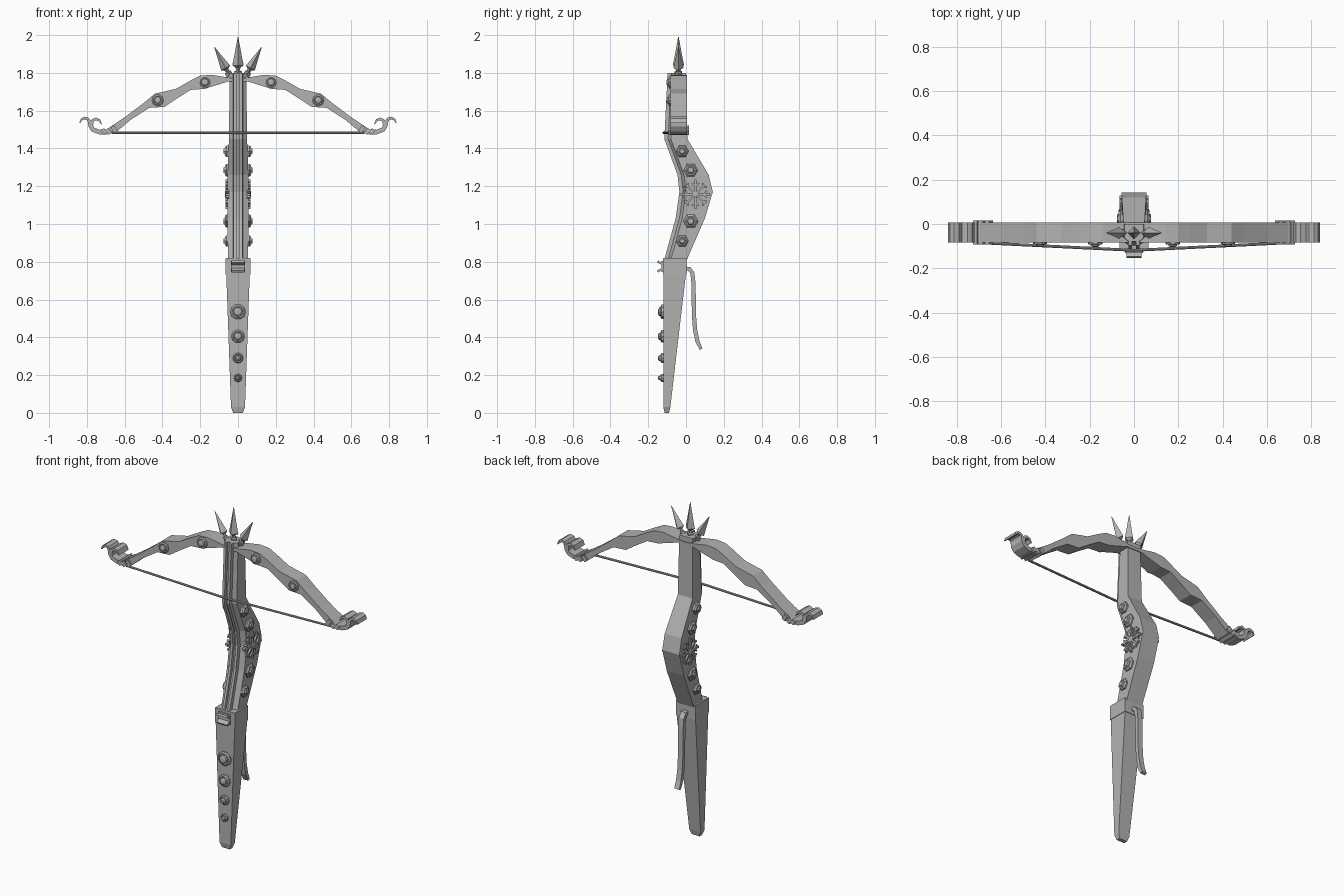
import bpy, bmesh
from math import pi, sin, cos
from mathutils import Vector, Matrix

if "Cube" in bpy.data.objects:
    bpy.data.objects.remove(bpy.data.objects["Cube"])

grey = bpy.data.materials.new("plain_grey")
grey.use_nodes = True
COL = (0.45, 0.45, 0.45, 1)
grey.diffuse_color = COL
grey.node_tree.nodes["Principled BSDF"].inputs["Base Color"].default_value = COL


def finish(bm, name):
    bmesh.ops.recalc_face_normals(bm, faces=bm.faces)
    me = bpy.data.meshes.new(name)
    bm.to_mesh(me)
    bm.free()
    me.materials.append(grey)
    ob = bpy.data.objects.new(name, me)
    bpy.context.collection.objects.link(ob)
    return ob


def loft(name, rings):
    """Skin closed rings of 3D points and cap both ends."""
    bm = bmesh.new()
    vs = [[bm.verts.new(p) for p in r] for r in rings]
    n = len(rings[0])
    for a, b in zip(vs, vs[1:]):
        for i in range(n):
            j = (i + 1) % n
            bm.faces.new((a[i], a[j], b[j], b[i]))
    bm.faces.new(vs[0])
    bm.faces.new(vs[-1])
    return finish(bm, name)


def ribbon(name, path, widths, place):
    """Band along a 2D path; place(u, v) gives the two 3D points across its depth."""
    pts = [Vector(p) for p in path]
    rings = []
    for i, p in enumerate(pts):
        d = (pts[min(i + 1, len(pts) - 1)] - pts[max(i - 1, 0)]).normalized()
        n = Vector((-d.y, d.x)) * widths[i] / 2
        a, b = place(*(p + n)), place(*(p - n))
        rings.append((a[0], a[1], b[1], b[0]))
    return loft(name, rings)


def lathe(name, profile, sides, origin, direction, turn=0.0):
    """Faceted turned part: profile of (radius, height) along a direction."""
    q = Vector((0, 0, 1)).rotation_difference(Vector(direction))
    rings = []
    for r, h in profile:
        rings.append([Vector(origin) + q @ Vector((r * cos(turn + 2 * pi * k / sides),
                      r * sin(turn + 2 * pi * k / sides), h)) for k in range(sides)])
    return loft(name, rings)


def stud(name, r, origin, direction, height):
    prof = [(r, -0.005), (r, height * .3), (r * .8, height * .5), (r * .62, height * .4),
            (r * .55, height * .8), (r * .3, height)]
    return lathe(name, prof, 10, origin, direction)


def box(name, size, matrix):
    bm = bmesh.new()
    bmesh.ops.create_cube(bm, size=1, matrix=matrix @ Matrix.Diagonal((*size, 1)))
    return finish(bm, name)


# Curved stock with chamfered front and bolt groove: z, front y, back y, half width
STOCK = [(.80, -.118, .0, .053), (1.03, -.055, .10, .056), (1.17, -.035, .142, .056),
         (1.26, -.045, .12, .055), (1.45, -.115, .008, .048), (1.80, -.097, .0, .044)]
rings = []
for z, f, b, w in STOCK:
    half = [(w, b), (w, f + .035), (.026, f + .02), (.024, f), (.009, f), (.009, f + .018)]
    rings.append([(x, y, z) for x, y in half] + [(-x, y, z) for x, y in reversed(half)])
loft("stock", rings)

# Tapered handle and its collar
HANDLE = [(0, -.113, -.09, .026), (.03, -.12, -.083, .037), (.73, -.12, -.001, .062),
          (.82, -.12, .0, .064)]
loft("handle", [[(w, f, z), (w, b, z), (-w, b, z), (-w, f, z)] for z, f, b, w in HANDLE])
box("collar", (.13, .124, .085), Matrix.Translation((0, -.06, .776)))

# Two pronged catch on the collar
box("catch_plate", (.075, .012, .06), Matrix.Translation((0, -.124, .775)))
for name, z, tilt in (("upper_prong", .793, .5), ("lower_prong", .757, -.5)):
    box(name, (.07, .035, .011), Matrix.Translation((0, -.135, z)) @ Matrix.Rotation(-tilt, 4, 'X'))

# Studs down the front of the handle
for i, (z, r) in enumerate([(.535, .041), (.405, .035), (.29, .028), (.185, .022)]):
    stud(f"handle_stud_{i + 1}", r, (0, -.12, z), (0, -1, 0), .028)

# Trigger lever behind the handle
ribbon("trigger", [(-.01, .765), (.018, .762), (.034, .74), (.04, .68), (.042, .52), (.048, .44),
                   (.06, .38), (.08, .337)],
       [.02, .022, .022, .022, .022, .022, .022, .016],
       lambda y, z: ((-.016, y, z), (.016, y, z)))

# Middle spike standing on the stock
SPIKE = [(.02, -.02), (.02, .008), (.01, .014), (.013, .028), (.03, .04), (.018, .1), (.0015, .19)]
lathe("middle_spike", SPIKE, 4, (0, -.04, 1.8), (0, 0, 1))

# Bow limb outlines: x, upper z, x, lower z
LIMB = [(0, 1.77, 0, 1.755), (.05, 1.775, .05, 1.755), (.14, 1.79, .13, 1.73),
        (.2, 1.785, .18, 1.715), (.25, 1.76, .25, 1.71), (.33, 1.715, .33, 1.66),
        (.44, 1.69, .39, 1.62), (.5, 1.64, .47, 1.615), (.6, 1.565, .57, 1.55),
        (.69, 1.505, .655, 1.478)]
FRONT, BACK = -.083, .006

for s, side in ((1, "left_"), (-1, "right_")):
    loft(side + "limb", [[(s * a, FRONT, za), (s * a, BACK, za), (s * b, BACK, zb), (s * b, FRONT, zb)]
                         for a, za, b, zb in LIMB])

    def deep(x, z, f=FRONT, b=BACK):
        return (s * x, f, z), (s * x, b, z)

    # Bindings at the limb end
    for i, (x, z) in enumerate([(.655, 1.502), (.685, 1.491), (.71, 1.49)]):
        box(f"{side}binding_{i + 1}", (.022, .108, .034 - .003 * i),
            Matrix.Translation((s * x, -.038, z)) @ Matrix.Rotation(s * .6, 4, 'Y'))

    # Scrolled tips
    ribbon(side + "outer_scroll",
           [(.69, 1.488), (.735, 1.487), (.768, 1.5), (.783, 1.52), (.785, 1.54), (.795, 1.556),
            (.812, 1.561), (.828, 1.553), (.838, 1.535)],
           [.026, .024, .024, .02, .018, .016, .015, .012, .004], deep)
    ribbon(side + "inner_scroll",
           [(.77, 1.5), (.775, 1.525), (.77, 1.548), (.752, 1.556), (.735, 1.55), (.722, 1.528)],
           [.016, .016, .016, .015, .012, .004], deep)

    # Limb studs
    for i, (x, z, r) in enumerate([(.175, 1.75, .033), (.425, 1.655, .031)]):
        stud(f"{side}limb_stud_{i + 1}", r, (s * x, FRONT, z), (0, -1, 0), .021)

    # Half of the bowstring, drawn forward over the stock
    start, end = Vector((0, -.119, 1.483)), Vector((s * .67, -.086, 1.483))
    lathe(side + "bowstring", [(.0065, 0), (.0065, (end - start).length)], 8, start,
          (end - start).normalized())

    # Angled side spike
    lathe(side + "spike", [(r * .9, h * .83) for r, h in SPIKE], 4, (s * .05, -.04, 1.797),
          Vector((s * .075, 0, .14)).normalized())

    # Hexagonal bolts on the stock sides
    for i, (y, z, r) in enumerate([(-.02, 1.385, .034), (.025, 1.285, .038),
                                   (.025, 1.015, .04), (-.02, .91, .034)]):
        lathe(f"{side}bolt_{i + 1}",
              [(r, -.01), (r, .012), (r * .75, .02), (r * .55, .02), (r * .4, .027)], 6,
              (s * .05, y, z), (s, 0, 0), pi / 6)

    # Snowflake ornament: eight arms with forked ends
    hub = Matrix.Translation((s * .056, .05, 1.157))
    lathe(side + "ornament_hub", [(.018, -.005), (.018, .011), (.01, .014)], 8,
          (s * .056, .05, 1.157), (s, 0, 0))
    for k in range(8):
        spin = hub @ Matrix.Rotation(k * pi / 4, 4, 'X')
        reach = .078 if k % 2 == 0 else .07
        box(f"{side}ornament_arm_{k + 1}", (.02, .011, reach - .01),
            spin @ Matrix.Translation((0, 0, reach / 2 + .005)))
        for e in (-1, 1):
            tilt = Matrix.Rotation(-e * .8, 4, 'X')
            at = (.052, .064)[k % 2]
            box(f"{side}ornament_fork_{k + 1}", (.018, .009, .026 - .008 * (k % 2)),
                spin @ Matrix.Translation((0, e * .01, at)) @ tilt)
